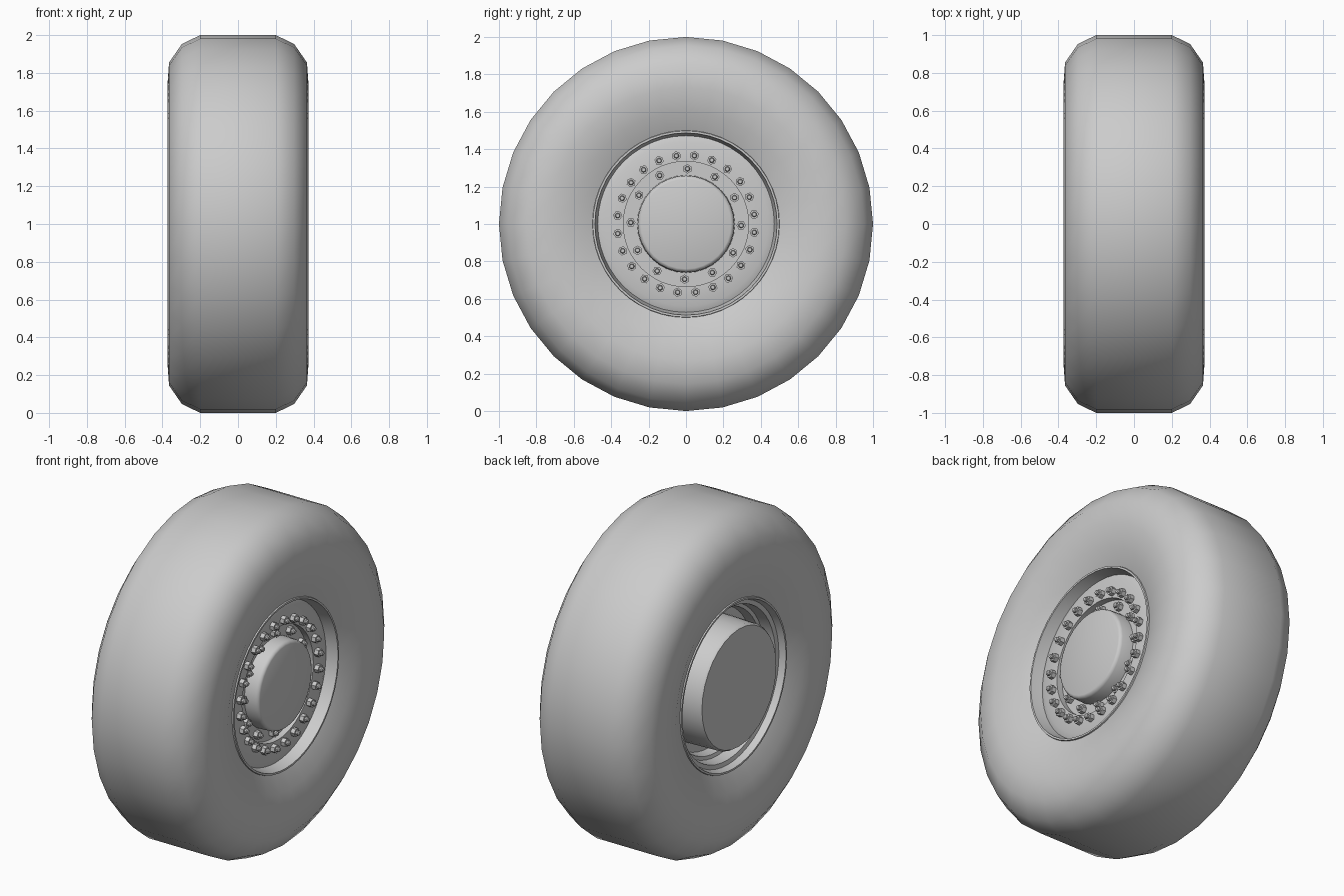
import bpy, bmesh
from math import sin, cos, pi, radians

if "Cube" in bpy.data.objects:
    bpy.data.objects.remove(bpy.data.objects["Cube"])

CZ = 1.0  # axle height


def finish(bm, name, angle=35):
    bmesh.ops.recalc_face_normals(bm, faces=bm.faces)
    me = bpy.data.meshes.new(name)
    bm.to_mesh(me)
    bm.free()
    ob = bpy.data.objects.new(name, me)
    bpy.context.collection.objects.link(ob)
    bpy.ops.object.select_all(action='DESELECT')
    ob.select_set(True)
    bpy.context.view_layer.objects.active = ob
    bpy.ops.object.shade_smooth_by_angle(angle=radians(angle))
    return ob


def add_lathe(bm, profile, n, cy=0.0, cz=CZ, closed=False, phase=0.0):
    """Revolve (x, radius) points about an axis parallel to x."""
    rings = []
    for x, r in profile:
        if r == 0:
            rings.append([bm.verts.new((x, cy, cz))] * n)
        else:
            rings.append([bm.verts.new((x, cy + r * sin(phase + 2 * pi * i / n),
                                        cz + r * cos(phase + 2 * pi * i / n)))
                          for i in range(n)])
    pairs = list(zip(rings, rings[1:]))
    if closed:
        pairs.append((rings[-1], rings[0]))
    for a, b in pairs:
        for i in range(n):
            j = (i + 1) % n
            bm.faces.new(list(dict.fromkeys((a[i], a[j], b[j], b[i]))))


def lathe(name, profile, n=32, closed=False, angle=35):
    bm = bmesh.new()
    add_lathe(bm, profile, n, closed=closed)
    return finish(bm, name, angle)


def bolt_circle(name, count, radius, x, offset):
    """Ring of hex nuts with a round stud poking out of each."""
    bm = bmesh.new()
    for k in range(count):
        a = offset + 2 * pi * k / count
        y, z = radius * sin(a), CZ + radius * cos(a)
        add_lathe(bm, [(x - 0.01, 0), (x - 0.01, 0.025), (x + 0.026, 0.025),
                       (x + 0.026, 0)], 6, y, z, phase=a)
        add_lathe(bm, [(x, 0), (x, 0.014), (x + 0.04, 0.014),
                       (x + 0.045, 0.01), (x + 0.045, 0)], 10, y, z)
    return finish(bm, name)


# Tyre: mirrored half profile, closed by the bead seat
half = [(0.20, 1.0), (0.297, 0.953), (0.365, 0.855),
        (0.374, 0.73), (0.352, 0.60), (0.31, 0.50)]
lathe("tyre", half + [(-x, r) for x, r in reversed(half)], closed=True, angle=45)

# Rim with dished face and stepped back
lathe("rim", [(0.225, 0), (0.225, 0.335), (0.262, 0.335), (0.262, 0.44), (0.25, 0.472),
              (0.305, 0.485), (0.318, 0.487), (0.318, 0.498), (0.30, 0.503),
              (-0.30, 0.503), (-0.318, 0.498), (-0.318, 0.487), (-0.28, 0.475),
              (-0.275, 0.45), (-0.21, 0.44), (-0.205, 0.42), (-0.15, 0.41),
              (-0.14, 0)], n=48)

# Front hub cap
lathe("hub_cap", [(0.20, 0), (0.20, 0.262), (0.295, 0.258), (0.309, 0.252),
                  (0.314, 0.240), (0.314, 0)], angle=50)

# Brake drum on the back
lathe("brake_drum", [(-0.12, 0), (-0.12, 0.365), (-0.335, 0.36),
                     (-0.35, 0.35), (-0.35, 0)])

# Two rings of wheel nuts
bolt_circle("outer_nuts", 24, 0.368, 0.262, radians(7))
bolt_circle("inner_nuts", 12, 0.295, 0.225, radians(1.5))
